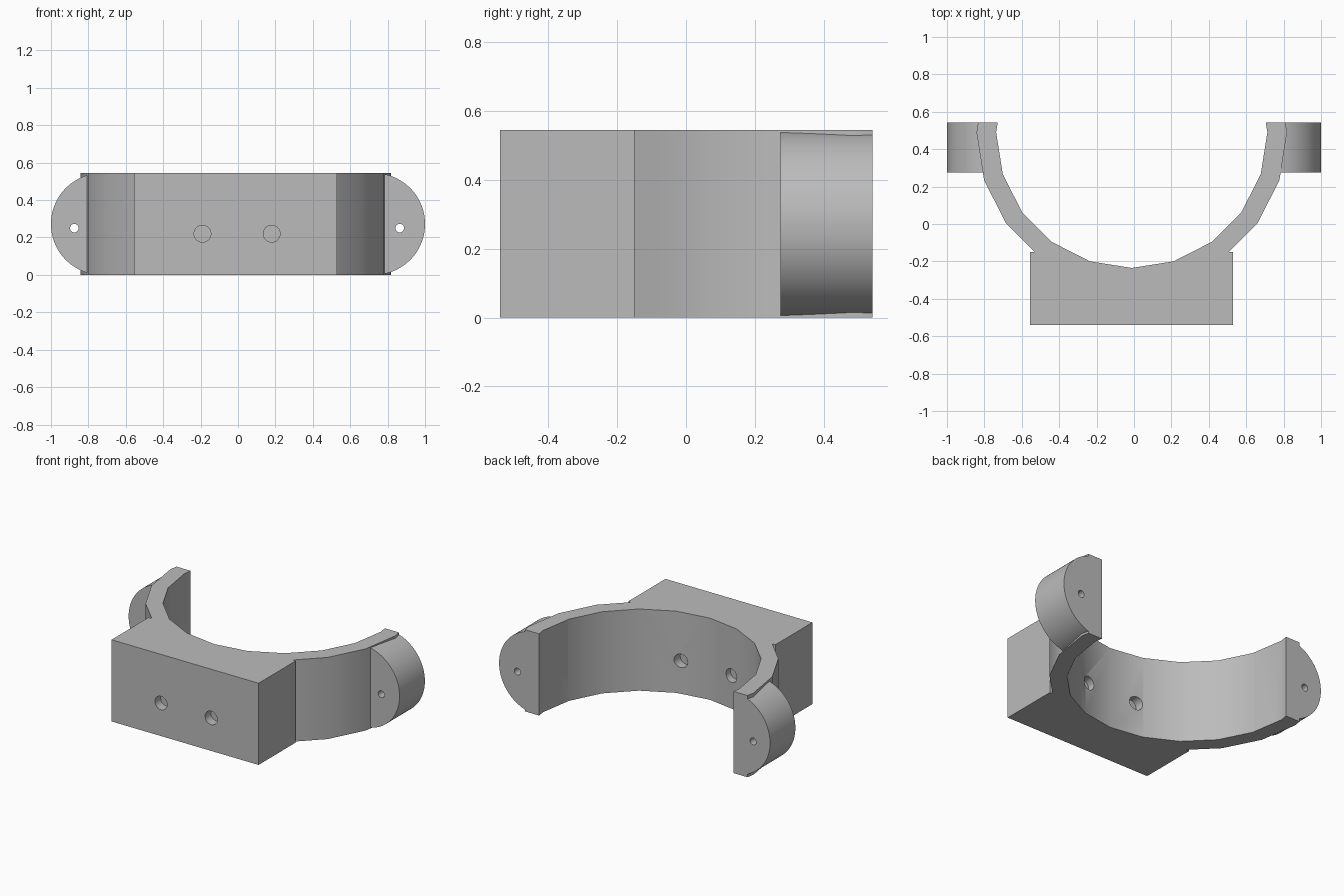
import bpy, bmesh, math
from mathutils import Matrix

if "Cube" in bpy.data.objects:
    bpy.data.objects.remove(bpy.data.objects["Cube"])

HEIGHT, BACK = 0.545, 0.542
CX, CY = -0.012, 0.49          # axis of the round band
BORE, OUTER = 0.725, 0.83
STEP = math.radians(18)

grey = bpy.data.materials.new("plain grey")
grey.use_nodes = True
grey.diffuse_color = (0.5, 0.5, 0.5, 1)
grey.node_tree.nodes["Principled BSDF"].inputs["Base Color"].default_value = (0.5, 0.5, 0.5, 1)


def add_object(name, bm):
    bmesh.ops.recalc_face_normals(bm, faces=bm.faces)
    mesh = bpy.data.meshes.new(name)
    bm.to_mesh(mesh)
    bm.free()
    obj = bpy.data.objects.new(name, mesh)
    bpy.context.collection.objects.link(obj)
    mesh.materials.append(grey)
    return obj


def prism(name, points, z0, z1):
    bm = bmesh.new()
    face = bm.faces.new([bm.verts.new((x, y, z0)) for x, y in points])
    top = bmesh.ops.extrude_face_region(bm, geom=[face])["geom"]
    bmesh.ops.translate(bm, vec=(0, 0, z1 - z0),
                        verts=[v for v in top if isinstance(v, bmesh.types.BMVert)])
    return add_object(name, bm)


def rod(name, x, z, radius, y0, y1, sides):
    # Cylinder lying along y
    bm = bmesh.new()
    place = Matrix.Translation((x, (y0 + y1) / 2, z)) @ Matrix.Rotation(math.pi / 2, 4, "X")
    bmesh.ops.create_cone(bm, cap_ends=True, segments=sides, radius1=radius,
                          radius2=radius, depth=y1 - y0, matrix=place)
    return add_object(name, bm)


def cut(target, cutter):
    mod = target.modifiers.new("cut", "BOOLEAN")
    mod.operation, mod.solver, mod.object = "DIFFERENCE", "EXACT", cutter
    cutter.hide_render = True
    cutter.hide_set(True)


def arc(radius, steps):
    return [(CX + radius * math.cos(i * STEP), CY + radius * math.sin(i * STEP)) for i in steps]


def rim(radius, side):
    # Point where the next facet above the axis meets the back plane
    slope = math.tan(STEP / 2)
    return (CX + side * (radius - (BACK - CY) * slope), BACK)


# Block and half-round band in one outline
joint = OUTER * math.cos(2 * STEP) - 0.152
outline = ([rim(OUTER, 1)] + arc(OUTER, (0, -1, -2))
           + [(CX + joint, -0.15), (0.53, -0.15), (0.53, -0.54),
              (-0.555, -0.54), (-0.555, -0.15), (CX - joint, -0.15)]
           + arc(OUTER, (-8, -9, -10)) + [rim(OUTER, -1), rim(BORE, -1)]
           + arc(BORE, range(-10, 1)) + [rim(BORE, 1)])
body = prism("clamp_body", outline, 0, HEIGHT)

# Rounded ears trimmed by the bore
bore = prism("bore_cutter", arc(BORE, range(20)), -0.5, 1)
ears = []
for name, side in (("left", 1), ("right", -1)):
    ear = rod(name + "_ear", side * 0.728, 0.272, 0.272, 0.275, BACK, 96)
    cut(ear, bore)
    cut(ear, rod(name + "_ear_hole_cutter", side * 0.87 - 0.005, 0.25, 0.023, 0, 1, 24))
    ears.append(ear)

# Shallow screw holes in the block front and in the bore
for i, x in enumerate((-0.19, 0.18)):
    cut(body, rod(f"front_hole_cutter_{i}", x, 0.22, 0.045, -0.7, -0.48, 32))
    cut(body, rod(f"bore_hole_cutter_{i}", x, 0.22, 0.045, -0.26, -0.05, 32))

# Smooth curved faces, crisp edges
for obj in [body] + ears:
    bpy.ops.object.select_all(action="DESELECT")
    obj.select_set(True)
    bpy.context.view_layer.objects.active = obj
    for mod in list(obj.modifiers):
        bpy.ops.object.modifier_apply(modifier=mod.name)
    bpy.ops.object.shade_smooth_by_angle(angle=math.radians(30))
